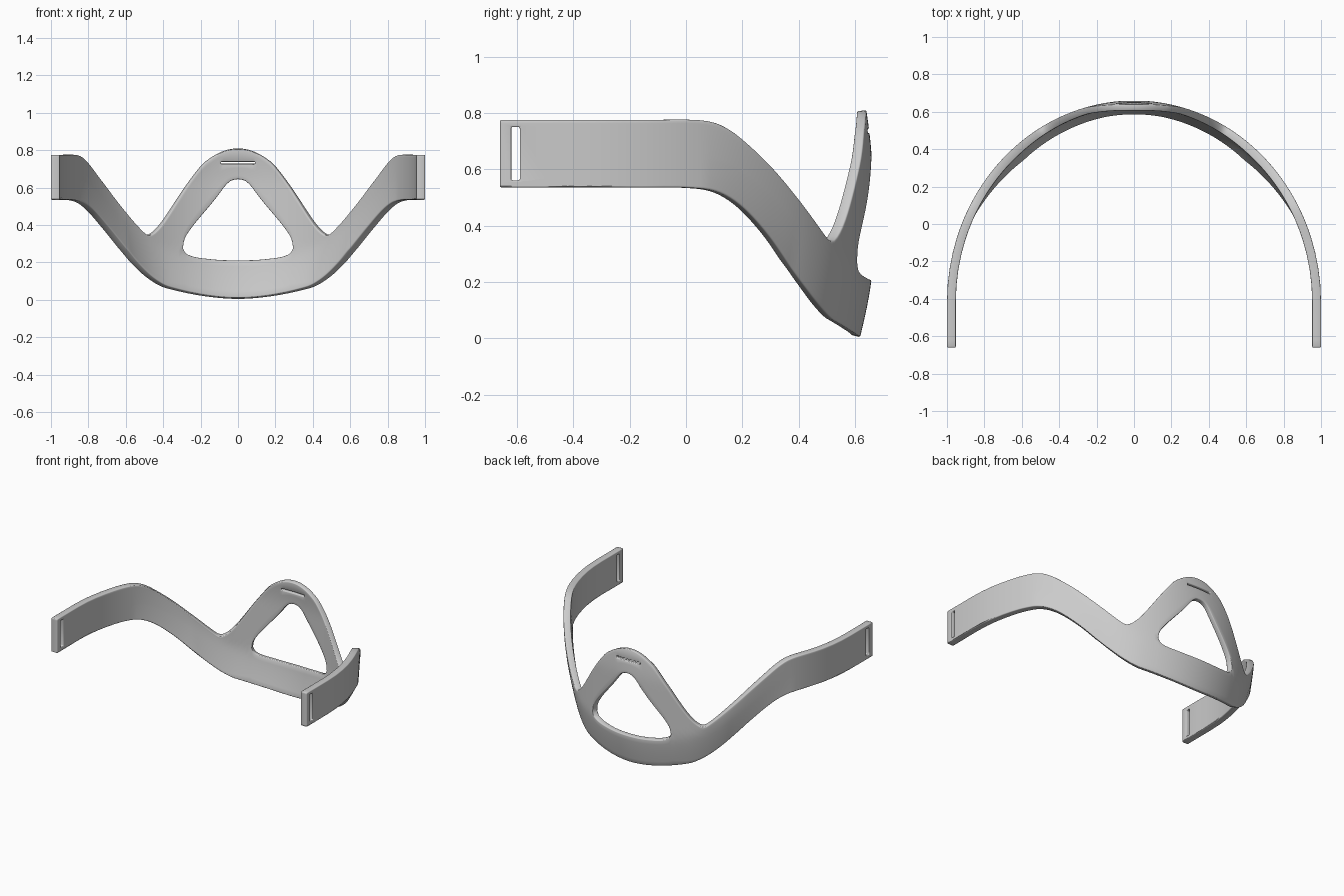
import bpy, bmesh, math

if "Cube" in bpy.data.objects:
    bpy.data.objects.remove(bpy.data.objects["Cube"])

# Edge heights (u = position along the band, z)
BOTTOM = [(0, .004), (.2, .02), (.41, .06), (.467, .08), (.547, .125), (.64, .195), (.708, .255),
          (.836, .375), (.957, .472), (1.055, .52), (1.168, .534), (1.3, .535), (1.9, .535)]
TOP = [(0, .81), (.05, .805), (.1, .788), (.15, .76), (.2, .72), (.3, .59), (.41, .435), (.47, .37),
       (.52, .345), (.565, .37), (.703, .49), (.837, .61), (.956, .705), (1.012, .742),
       (1.066, .765), (1.139, .775), (1.3, .775), (1.9, .775)]
HOLE_LOW = [(0, .207), (.1, .209), (.2, .218), (.25, .226), (.28, .236), (.3, .25), (.312, .275)]
HOLE_HIGH = [(0, .647), (.04, .638), (.07, .612), (.1, .572), (.15, .511), (.2, .455),
             (.25, .398), (.29, .345), (.306, .31), (.312, .275)]
END = math.pi / 2 + .24
HOLE = .312
SLOT_HALF = .095
SLOT_END = (1.741, 1.771)


def curve(pts, u):
    """Smooth cubic interpolation through pts."""
    n = len(pts)
    i = 0
    while i < n - 2 and u > pts[i + 1][0]:
        i += 1

    def slope(k):
        if k == 0:
            return 0
        j = min(k + 1, n - 1)
        return (pts[j][1] - pts[k - 1][1]) / (pts[j][0] - pts[k - 1][0])
    (x0, y0), (x1, y1) = pts[i], pts[i + 1]
    h = x1 - x0
    t = (u - x0) / h
    return (y0 * (1 + 2 * t) * (1 - t) ** 2 + slope(i) * h * t * (1 - t) ** 2
            + y1 * t * t * (3 - 2 * t) + slope(i + 1) * h * t * t * (t - 1))


def lerp(a, b, t):
    return a + (b - a) * min(1, max(0, t))


def levels(u):
    """Heights: bottom, hole low, hole high, slot low, slot high, top."""
    lo, hi = curve(BOTTOM, u), curve(TOP, u)
    if u < HOLE - 1e-4:
        a, b = curve(HOLE_LOW, u), curve(HOLE_HIGH, u)
    else:
        f0 = (.275 - curve(BOTTOM, HOLE)) / (curve(TOP, HOLE) - curve(BOTTOM, HOLE))
        a = b = lo + (hi - lo) * lerp(f0, .043, (u - HOLE) / 1.38)
    if u < .1:
        c, d = .729, .742
    else:
        t = (u - .11) / 1.59
        c, d = b + (hi - b) * lerp(.75, .065, t), b + (hi - b) * lerp(.82, .891, t)
    return [lo, a, b, c, d, hi]


def place(u, z, lo):
    """Wrap a flat point around the head-shaped path, leaning the edges inward."""
    s, u = (1 if u >= 0 else -1), abs(u)
    if u < math.pi / 2:
        x, y = math.sin(u), -.42 + 1.08 * math.cos(u)
    else:
        x, y = 1, -.42 - (u - math.pi / 2)
    lean = -.042 * max(0, 1 - (z - lo) / .22) ** 1.3 * lerp(1, 0, (u - .7) / .4)
    if u < .5:
        lean -= .02 * max(0, (z - .62) / .19) ** 1.5
    v = min(u, math.pi / 2)
    return (s * (x + lean * math.sin(v)), y + lean * math.cos(v), z)


# Columns along the band, denser at the hole corners
half = [i * .02 for i in range(1, 61) if abs(i * .02 - HOLE) > .015 and abs(i * .02 - SLOT_HALF) > .008]
half += [.29, .3, .307, HOLE, SLOT_HALF, .11, 1.25, 1.32, 1.4, 1.48, math.pi / 2, 1.65, *SLOT_END, END]
half = sorted(set(round(u, 5) for u in half))
cols = [-u for u in reversed(half)] + [0] + half
ROWS = [6, 0, 4, 1, 2]

bm = bmesh.new()
grid = []
for u in cols:
    L = levels(abs(u))
    bands = []
    for k, n in enumerate(ROWS):
        bands.append([bm.verts.new(place(u, lerp(L[k], L[k + 1], j / n), L[0]))
                      for j in range(n + 1)] if n else [])
    grid.append(bands)
for i in range(len(cols) - 1):
    mid = abs(cols[i] + cols[i + 1]) / 2
    for k, n in enumerate(ROWS):
        if k == 3 and (mid < SLOT_HALF or SLOT_END[0] < mid < SLOT_END[1]):
            continue  # strap slots
        p, q = grid[i][k], grid[i + 1][k]
        for j in range(n):
            bm.faces.new((p[j], p[j + 1], q[j + 1], q[j]))
bmesh.ops.remove_doubles(bm, verts=bm.verts, dist=.0004)
bmesh.ops.delete(bm, geom=[v for v in bm.verts if not v.link_faces], context='VERTS')
bm.normal_update()
if sum(f.normal.y * f.calc_area() for f in bm.faces) < 0:
    bmesh.ops.reverse_faces(bm, faces=bm.faces)
me = bpy.data.meshes.new("head_band")
bm.to_mesh(me)
bm.free()
band = bpy.data.objects.new("head_band", me)
bpy.context.collection.objects.link(band)

# Thickness: slimmer at the middle, fuller on the side straps
vg = band.vertex_groups.new(name="thickness")
for v in me.vertices:
    vg.add([v.index], lerp(.72, 1, (abs(v.co.x) - .15) / .5), 'REPLACE')
sol = band.modifiers.new("Thickness", 'SOLIDIFY')
sol.thickness = .047
sol.offset = -1
sol.vertex_group = "thickness"
bev = band.modifiers.new("Soft edges", 'BEVEL')
bev.width = .005
bev.segments = 2
bev.limit_method = 'ANGLE'
bev.angle_limit = math.radians(50)
bev.use_clamp_overlap = False

mat = bpy.data.materials.new("light grey plastic")
mat.diffuse_color = (.6, .6, .6, 1)
mat.use_nodes = True
mat.node_tree.nodes["Principled BSDF"].inputs["Base Color"].default_value = mat.diffuse_color
me.materials.append(mat)
bpy.context.view_layer.objects.active = band
band.select_set(True)
bpy.ops.object.shade_smooth_by_angle(angle=math.radians(40))
